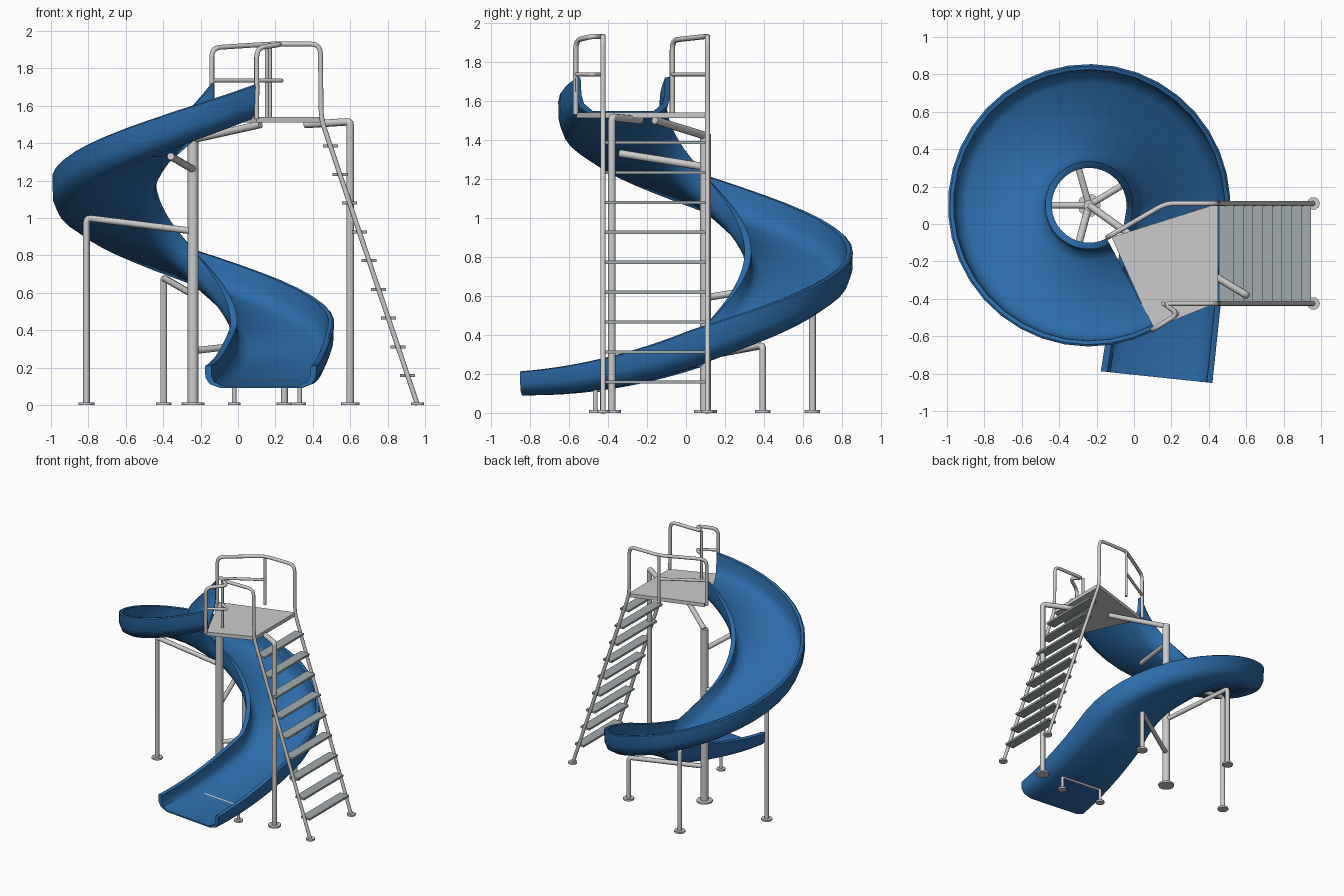
import bpy, bmesh
from math import sin, cos, radians, pi
from mathutils import Vector

if "Cube" in bpy.data.objects:
    bpy.data.objects.remove(bpy.data.objects["Cube"])

CX, CY = -0.24, 0.10          # axis of the spiral


def material(name, rgb):
    m = bpy.data.materials.new(name)
    m.diffuse_color = (*rgb, 1)
    m.use_nodes = True
    m.node_tree.nodes["Principled BSDF"].inputs["Base Color"].default_value = m.diffuse_color
    return m


BLUE = material("blue plastic", (0.025, 0.15, 0.40))
TREAD = material("tread grey", (0.36, 0.41, 0.42))


def finish(name, bm, mat=None, smooth=None):
    bmesh.ops.recalc_face_normals(bm, faces=bm.faces)
    me = bpy.data.meshes.new(name)
    bm.to_mesh(me)
    bm.free()
    ob = bpy.data.objects.new(name, me)
    bpy.context.collection.objects.link(ob)
    if mat:
        me.materials.append(mat)
    if smooth:
        shade(ob, smooth)
    return ob


def shade(ob, deg):
    bpy.ops.object.select_all(action='DESELECT')
    ob.select_set(True)
    bpy.context.view_layer.objects.active = ob
    bpy.ops.object.shade_smooth_by_angle(angle=radians(deg))


def rounded(pts, r):
    """Replace inner corners of a path with small arcs."""
    pts = [Vector(p) for p in pts]
    out = [pts[0]]
    for a, b, c in zip(pts, pts[1:], pts[2:]):
        p = b + (a - b).normalized() * min(r, (a - b).length * 0.45)
        q = b + (c - b).normalized() * min(r, (c - b).length * 0.45)
        for i in range(5):
            t = i / 4
            out.append(p * (1 - t) ** 2 + b * 2 * t * (1 - t) + q * t * t)
    return out + [pts[-1]]


def tube(name, pts, r, bend=0.05):
    cu = bpy.data.curves.new(name, 'CURVE')
    cu.dimensions = '3D'
    cu.bevel_depth = r
    cu.bevel_resolution = 3
    cu.use_fill_caps = True
    path = rounded(pts, bend)
    sp = cu.splines.new('POLY')
    sp.points.add(len(path) - 1)
    for p, v in zip(sp.points, path):
        p.co = (*v, 1)
    ob = bpy.data.objects.new(name, cu)
    bpy.context.collection.objects.link(ob)
    bpy.ops.object.select_all(action='DESELECT')
    ob.select_set(True)
    bpy.context.view_layer.objects.active = ob
    bpy.ops.object.convert(target='MESH')
    shade(bpy.context.view_layer.objects.active, 40)


def foot(name, x, y, r):
    tube(name, [(x, y, 0), (x, y, 0.014)], r)


def prism(name, outline, z0, z1, mat=None):
    bm = bmesh.new()
    f = bm.faces.new([bm.verts.new((x, y, z0)) for x, y in outline])
    top = bmesh.ops.extrude_face_region(bm, geom=[f])["geom"]
    bmesh.ops.translate(bm, vec=(0, 0, z1 - z0),
                        verts=[v for v in top if isinstance(v, bmesh.types.BMVert)])
    return finish(name, bm, mat)


# Spiral trough: a thick U profile (radius, height) swept down a helix, then straight out
PROFILE = [(.20, .185), (.203, .09), (.225, .035), (.285, 0), (.67, 0), (.73, .035),
           (.752, .09), (.755, .185), (.745, .192), (.725, .188), (.720, .10), (.705, .055),
           (.655, .018), (.30, .018), (.25, .055), (.237, .10), (.235, .188), (.21, .192)]
A0, A1, RUN = -62, -366, 0.876
frames = []
for i in range(33):
    a = A0 + (A1 - A0) * i / 32
    frames.append((a, 0, 1.53 - 0.00427 * (A0 - a), 0))
z_end = frames[-1][2]
for i in range(1, 11):
    t = i / 10
    frames.append((A1, RUN * t, 0.09 + (z_end - 0.09) * (1 - t) ** 2, t))
bm = bmesh.new()
rings = []
for a, s, z, t in frames:
    rad = Vector((cos(radians(a)), sin(radians(a)), 0))
    tan = Vector((rad.y, -rad.x, 0))
    ring = []
    for r, h in PROFILE:
        if r < 0.45:
            r -= 0.045 * t
        p = Vector((CX, CY, z + h * (1 - 0.36 * t))) + rad * r + tan * s
        ring.append(bm.verts.new(p))
    rings.append(ring)
n = len(PROFILE)
for ra, rb in zip(rings, rings[1:]):
    for j in range(n):
        k = (j + 1) % n
        bm.faces.new((ra[j], ra[k], rb[k], rb[j]))
bm.faces.new(rings[0])
bm.faces.new(rings[-1])
finish("spiral_slide", bm, BLUE, 40)

# Platform
prism("platform", [(-.12, -.07), (.10, -.56), (.45, -.42), (.45, .11)], 1.51, 1.54)

# Central post and its arms
tube("central_post", [(CX, CY, 0), (CX, CY, 1.43)], 0.029)
foot("central_post_foot", CX, CY, 0.062)
tube("platform_arm", [(CX, CY, 1.42), (0.12, -0.16, 1.50)], 0.02)
tube("upper_slide_arm", [(CX, CY, 1.26), (-0.36, -0.34, 1.33)], 0.02)

# Outer slide posts, each tied to the central post
for i, (deg, top, inner) in enumerate([(180, 1.0, .93), (106, .68, .59), (31, .345, .29)], 1):
    x, y = CX + 0.57 * cos(radians(deg)), CY + 0.57 * sin(radians(deg))
    tube(f"slide_post_{i}", [(x, y, 0), (x, y, top), (CX, CY, inner)], 0.018, 0.025)
    foot(f"slide_post_foot_{i}", x, y, 0.042)

# Exit bracket
tube("exit_bracket", [(-.02, -.43, 0), (-.02, -.43, .12), (.33, -.465, .12), (.33, -.465, 0)],
     0.012, 0.02)
foot("exit_bracket_foot_left", -.02, -.43, 0.034)
foot("exit_bracket_foot_right", .33, -.465, 0.034)

# Platform post
tube("platform_post", [(.60, -.38, 0), (.60, -.38, 1.515), (.36, -.235, 1.50)], 0.02, 0.02)
foot("platform_post_foot", .60, -.38, 0.05)

# Ladder rails that run on into the handrails, with a stanchion and a mid bar each side
SIDES = {
    "back": (.11, [(.17, .11), (-.14, -.07)]),
    "front": (-.425, [(.155, -.425), (.24, -.48), (.10, -.565)]),
}
for side, (y, plan) in SIDES.items():
    ex, ey = plan[-1]
    path = [(.96, y, 0), (.445, y, 1.53), (.44, y, 1.93)]
    path += [(px, py, 1.93) for px, py in plan[:-1]]
    path += [(ex, ey, 1.91), (ex, ey, 1.53)]
    tube(side + "_ladder_rail", path, 0.0135, 0.05)
    foot(side + "_ladder_foot", .96, y, 0.034)
    sx, sy = plan[0]
    tube(side + "_stanchion", [(sx, sy, 1.93), (sx, sy, 1.53)], 0.011)
    tube(side + "_mid_bar", [(px, py, 1.735) for px, py in plan], 0.011, 0.02)

# Ladder steps
for i in range(9):
    z = 0.158 + i * 0.1535
    x = 0.96 - 0.515 * z / 1.53
    prism(f"ladder_step_{i + 1}",
          [(x - .04, -.415), (x + .04, -.415), (x + .04, .10), (x - .04, .10)],
          z - .008, z + .008, TREAD)
